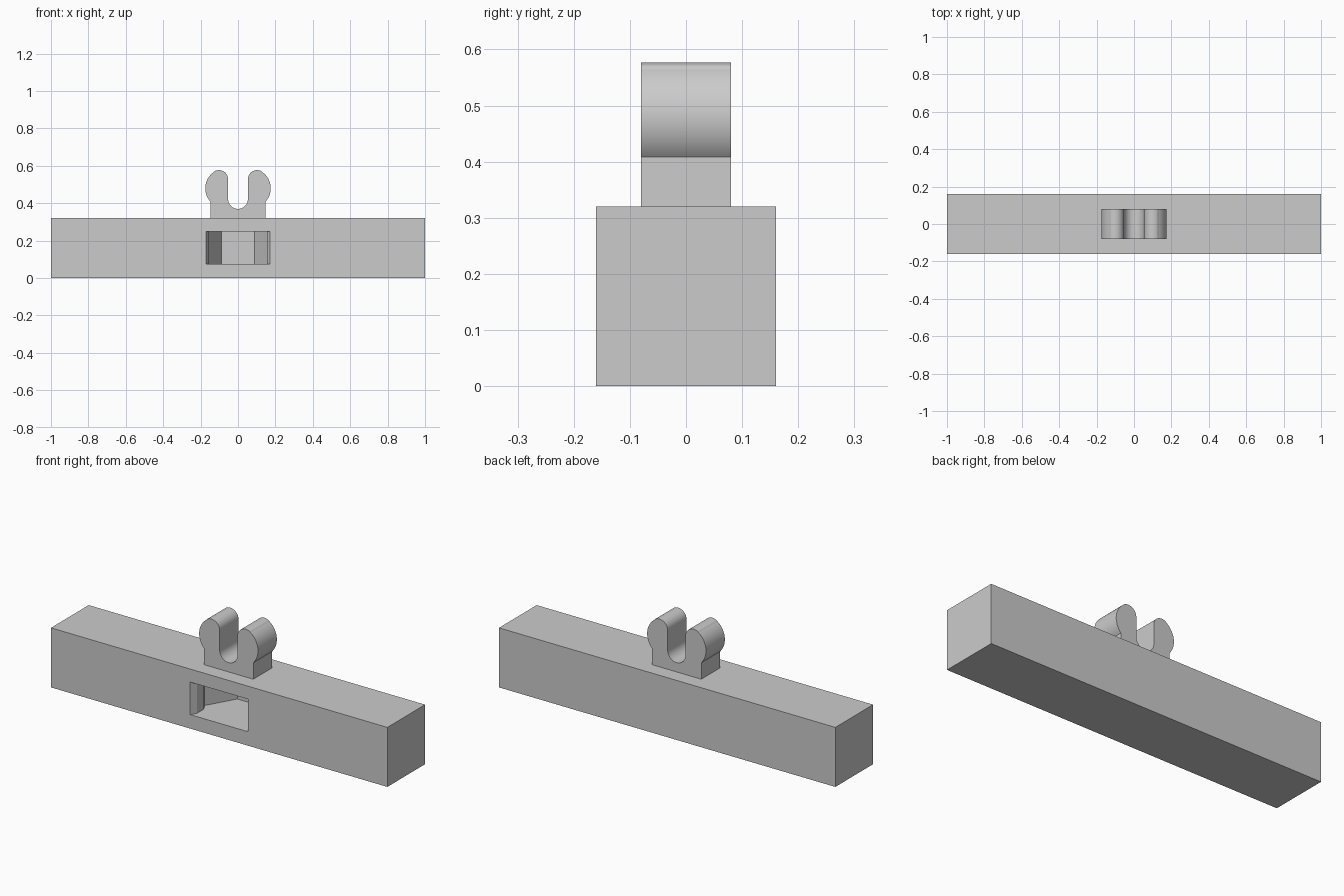
import bpy, bmesh
from math import sin, cos, radians
from mathutils import Vector

if "Cube" in bpy.data.objects:
    bpy.data.objects.remove(bpy.data.objects["Cube"], do_unlink=True)

grey = bpy.data.materials.new("plain grey")
grey.use_nodes = True
grey.diffuse_color = (0.6, 0.6, 0.6, 1)
grey.node_tree.nodes["Principled BSDF"].inputs["Base Color"].default_value = (0.6, 0.6, 0.6, 1)


def prism(name, points, direction):
    """Extrude a closed outline along a direction."""
    bm = bmesh.new()
    face = bm.faces.new([bm.verts.new(p) for p in points])
    ext = bmesh.ops.extrude_face_region(bm, geom=[face])
    moved = [g for g in ext["geom"] if isinstance(g, bmesh.types.BMVert)]
    bmesh.ops.translate(bm, verts=moved, vec=Vector(direction))
    bmesh.ops.recalc_face_normals(bm, faces=bm.faces)
    mesh = bpy.data.meshes.new(name)
    bm.to_mesh(mesh)
    bm.free()
    mesh.materials.append(grey)
    obj = bpy.data.objects.new(name, mesh)
    bpy.context.collection.objects.link(obj)
    return obj


def arc(cx, cz, r, start, end, steps):
    """Points on an arc, angles in degrees."""
    angles = [radians(start + (end - start) * i / steps) for i in range(steps + 1)]
    return [(cx + r * cos(a), cz + r * sin(a)) for a in angles]


def mirrored(half):
    """Close an outline with its mirror image across x = 0."""
    return half + [(-x, v) for x, v in reversed(half)]


# Long bar
bar = prism("bar", [(-1, -.16, 0), (1, -.16, 0), (1, .16, 0), (-1, .16, 0)], (0, 0, .32))

# Hexagonal nut pocket with a flared mouth in the front
pocket = mirrored([(.183, -.18), (.172, -.16), (.154, -.13), (.154, -.07),
                   (.175, -.033), (.0875, .119)])
cutter = prism("pocket_cutter", [(x, y, .075) for x, y in pocket], (0, 0, .175))
cutter.hide_render = True
cutter.hide_viewport = True
cut = bar.modifiers.new("nut pocket", "BOOLEAN")
cut.operation = "DIFFERENCE"
cut.solver = "EXACT"
cut.object = cutter

# Two-armed clip with a round-bottomed slot
half = [(.147, .32)]
half += arc(.07, .48, .105, -43, 56, 24)
half += arc(.102, .528, .049, 60, 180, 24)
half += arc(0, .423, .053, 0, -86, 16)
clip = prism("clip", [(x, -.08, z) for x, z in mirrored(half)], (0, .16, 0))
bpy.context.view_layer.objects.active = clip
clip.select_set(True)
bpy.ops.object.shade_smooth_by_angle(angle=radians(30))
